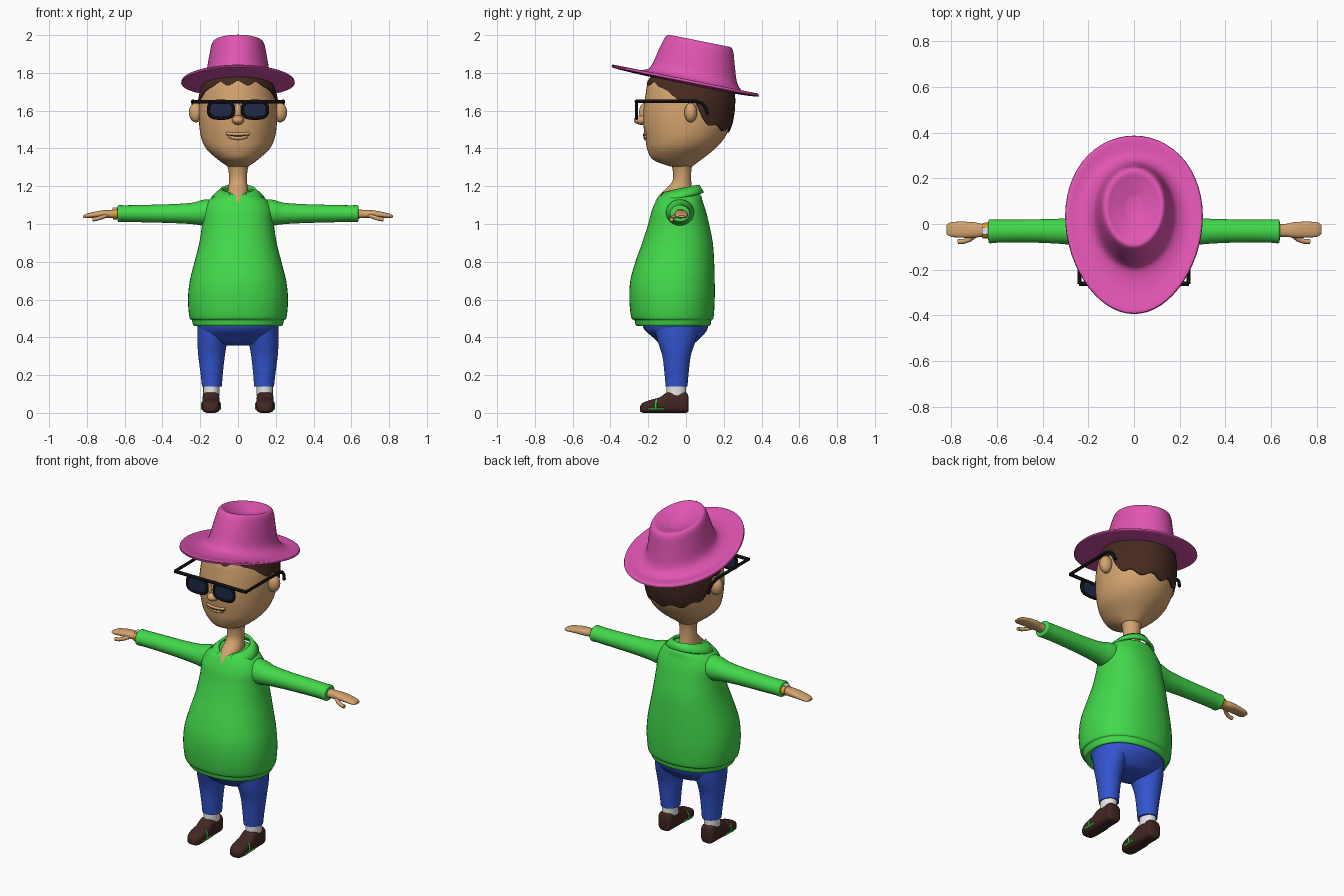
import bpy
import bmesh
import math

if "Cube" in bpy.data.objects:
    bpy.data.objects.remove(bpy.data.objects["Cube"], do_unlink=True)


def material(name, r, g, b):
    mat = bpy.data.materials.new(name)
    mat.use_nodes = True
    mat.diffuse_color = (r, g, b, 1)
    mat.node_tree.nodes["Principled BSDF"].inputs["Base Color"].default_value = (r, g, b, 1)
    return mat


PINK = material("hat pink", .75, .09, .45)
HAIR = material("hair brown", .06, .023, .015)
LEATHER = material("shoe brown", .055, .02, .016)
SKIN = material("skin tan", .66, .37, .16)
BLACK = material("frame black", .004, .004, .005)
NAVY = material("lens navy", .013, .022, .065)
GREEN = material("sweater green", .055, .69, .07)
BLUE = material("trouser blue", .033, .09, .62)
WHITE = material("sock white", .8, .8, .8)
GOLD = material("watch gold", .75, .35, .02)


# ---- helpers ----
def finish(name, bm, mat):
    bmesh.ops.recalc_face_normals(bm, faces=bm.faces[:])
    mesh = bpy.data.meshes.new(name)
    bm.to_mesh(mesh)
    bm.free()
    mesh.materials.append(mat)
    obj = bpy.data.objects.new(name, mesh)
    bpy.context.collection.objects.link(obj)
    bpy.ops.object.select_all(action='DESELECT')
    obj.select_set(True)
    bpy.context.view_layer.objects.active = obj
    bpy.ops.object.shade_smooth_by_angle(angle=math.radians(45))
    return obj


def dense(rows, sub=4):
    """Catmull-Rom interpolation through section rows."""
    out = []
    last = len(rows) - 1
    for i in range(last):
        a, b, c, d = (rows[max(0, min(last, i + k))] for k in (-1, 0, 1, 2))
        for j in range(sub):
            t = j / sub
            out.append([q + t * (r - p + t * (2 * p - 5 * q + 4 * r - s + t * (3 * (q - r) + s - p))) / 2
                        for p, q, r, s in zip(a, b, c, d)])
    return out + [list(rows[last])]


def power(value, p):
    return math.copysign(abs(value) ** (2 / p), value)


def section_point(row, angle, p=2, grow=1):
    """Point on a section row: position, centre u, half-width u, v start, v end."""
    t, cu, ru, v0, v1 = row
    return (cu + grow * ru * power(math.cos(angle), p),
            (v0 + v1) / 2 + grow * (v1 - v0) / 2 * power(math.sin(angle), p), t)


def upright(u, v, t):
    return u, v, t


def along_x(s):
    return lambda u, v, t: (s * t, v, u)


def along_y(s):
    return lambda u, v, t: (s * u, t, v)


def upright_side(s):
    return lambda u, v, t: (s * u, v, t)


def skin_grid(bm, rings, closed=True):
    n = len(rings[0])
    for a, b in zip(rings, rings[1:]):
        for i in range(n if closed else n - 1):
            k = (i + 1) % n
            bm.faces.new((a[i], a[k], b[k], b[i]))


def loft(name, rows, mat, place=upright, p=2, n=36, sub=4):
    bm = bmesh.new()
    rings = [[bm.verts.new(place(*section_point(row, math.tau * i / n, p))) for i in range(n)]
             for row in dense(rows, sub)]
    skin_grid(bm, rings)
    bm.faces.new(rings[0])
    bm.faces.new(rings[-1])
    return finish(name, bm, mat)


def tube(name, points, radius, mat, closed=False):
    curve = bpy.data.curves.new(name, 'CURVE')
    curve.dimensions = '3D'
    curve.bevel_depth = radius
    curve.bevel_resolution = 3
    curve.use_fill_caps = True
    spline = curve.splines.new('POLY')
    spline.points.add(len(points) - 1)
    for point, co in zip(spline.points, points):
        point.co = (*co, 1)
    spline.use_cyclic_u = closed
    curve.materials.append(mat)
    obj = bpy.data.objects.new(name, curve)
    bpy.context.collection.objects.link(obj)


def ball(name, centre, size, mat):
    bm = bmesh.new()
    bmesh.ops.create_uvsphere(bm, u_segments=24, v_segments=16, radius=1)
    bmesh.ops.scale(bm, vec=size, verts=bm.verts[:])
    bmesh.ops.translate(bm, vec=centre, verts=bm.verts[:])
    return finish(name, bm, mat)


# ---- sweater, neck and trousers ----
loft("sweater_body", [
    (.475, 0, .2, -.22, .09), (.46, 0, .228, -.255, .12), (.468, 0, .238, -.267, .13),
    (.492, 0, .245, -.273, .135), (.505, 0, .257, -.29, .146), (.6, 0, .265, -.3, .152),
    (.7, 0, .255, -.295, .152), (.8, 0, .23, -.268, .149), (.9, 0, .205, -.232, .142),
    (1, 0, .19, -.2, .122), (1.07, 0, .185, -.182, .105), (1.12, 0, .16, -.16, .088),
    (1.15, 0, .12, -.14, .08), (1.165, 0, .08, -.11, .06)], GREEN, p=2.2, n=48)
loft("neck", [
    (1.12, 0, .04, -.163, .03), (1.16, 0, .055, -.135, .035), (1.22, 0, .048, -.075, .028),
    (1.28, 0, .05, -.07, .028), (1.32, 0, .06, -.08, .035)], SKIN)
loft("trouser_seat", [
    (.358, 0, .07, -.1, 0), (.37, 0, .13, -.14, .045), (.4, 0, .19, -.175, .08),
    (.44, 0, .212, -.22, .112), (.48, 0, .218, -.235, .12)], BLUE)

# open collar, tilted down towards the front
bm = bmesh.new()
rings = []
for f in (0, .5, 1):
    ring = []
    gap = .55 - .25 * f
    row = (0, 0, .085 + .05 * f, -.13 - .038 * f, .065 + .023 * f)
    for i in range(41):
        angle = -math.pi / 2 + gap + (math.tau - 2 * gap) * i / 40
        x, y, z = section_point(row, angle)
        tip = .02 * f * max(0, abs(i - 20) - 15) / 5
        ring.append(bm.verts.new((x, y, 1.19 - .045 * f + .22 * y - tip)))
    rings.append(ring)
skin_grid(bm, rings, closed=False)
collar = finish("collar", bm, GREEN)
thick = collar.modifiers.new("thickness", 'SOLIDIFY')
thick.thickness = .016
thick.offset = 0

# ---- head ----
HEAD = [(1.305, 0, .055, -.085, .033), (1.34, 0, .105, -.175, .08), (1.395, 0, .165, -.205, .15),
        (1.45, 0, .193, -.215, .2), (1.52, 0, .205, -.225, .235), (1.6, 0, .208, -.226, .25),
        (1.68, 0, .2, -.215, .252), (1.75, 0, .175, -.2, .24), (1.8, 0, .13, -.15, .19),
        (1.83, 0, .05, -.05, .1)]
loft("head", HEAD, SKIN, n=48)
HEAD_ROWS = dense(HEAD, 8)


def interpolate(table, key):
    for a, b in zip(table, table[1:]):
        if a[0] <= key <= b[0]:
            f = (key - a[0]) / (b[0] - a[0])
            return [p + f * (q - p) for p, q in zip(a, b)]
    return table[-1]


def face_point(x, z, out=0):
    row = interpolate(HEAD_ROWS, z)
    half = (row[4] - row[3]) / 2
    return x, row[3] + half * (1 - math.sqrt(1 - (x / row[2]) ** 2)) - out, z


ball("nose", (0, -.235, 1.55), (.032, .041, .025), SKIN)
ball("nose_bridge", (0, -.222, 1.59), (.02, .026, .05), SKIN)
xs = [.012 * i for i in range(-5, 6)]
tube("upper_lip", [face_point(x, 1.475 + x * x, 0) for x in xs], .009, SKIN)
tube("lower_lip", [face_point(x * .8, 1.455 + 3 * x * x, 0) for x in xs], .01, SKIN)
tube("mouth_line", [face_point(x, 1.466 + 2 * x * x, .007) for x in xs], .0025, HAIR)

# hair shell with a hairline that falls from the fringe to the nape
HAIRLINE = [(-.3, 1.755), (-.14, 1.735), (-.08, 1.67), (.04, 1.64), (.08, 1.58), (.14, 1.52), (.3, 1.485)]
bm = bmesh.new()
columns = []
for i in range(96):
    angle = math.tau * i / 96
    y = .012 + .24 * math.sin(angle)
    low = interpolate(HAIRLINE, y)[1] + .012 * math.sin(angle * 11)
    high = 1.775 - .2 * y
    column = []
    for j in range(11):
        z = low + (high - low) * max(0, j - 1) / 9
        row = interpolate(HEAD_ROWS, min(z, 1.79))
        row[0] = z
        column.append(bm.verts.new(section_point(row, angle, grow=1.035 if j else .98)))
    columns.append(column)
skin_grid(bm, columns + columns[:1], closed=False)
finish("hair", bm, HAIR)


# ---- hat, sheared so it tips backwards ----
def hat_place(u, v, t):
    return u * (1 + .25 * v), v, 1.762 - .2 * v + t


loft("hat", [
    (-.02, 0, .15, -.15, .22), (-.02, 0, .2, -.24, .28), (-.013, 0, .29, -.38, .375),
    (-.004, 0, .298, -.39, .385), (.005, 0, .29, -.38, .375), (-.002, 0, .24, -.29, .315),
    (.014, 0, .195, -.21, .285), (.05, 0, .168, -.178, .268), (.13, 0, .152, -.145, .258),
    (.2, 0, .138, -.113, .25), (.222, 0, .12, -.09, .232), (.208, 0, .09, -.05, .19),
    (.18, 0, .03, .02, .12)], PINK, hat_place, n=56)

# ---- glasses bar ----
tube("glasses_bar", [(-.24, -.262, 1.648), (.24, -.262, 1.648)], .01, BLACK)

# ---- paired parts: +x is the left side ----
for side, s in (("left", 1), ("right", -1)):
    ball(side + "_ear", (s * .222, .025, 1.59), (.038, .034, .052), SKIN)

    # glasses
    lens = (-.262, .09, .066, 1.56, 1.65)
    loft(side + "_lens", [(-.266, *lens[1:]), (-.258, *lens[1:])], NAVY, along_y(s), p=3, sub=1)
    rim = [along_y(s)(*section_point(lens, math.tau * i / 36, 3)) for i in range(36)]
    tube(side + "_lens_rim", rim, .009, BLACK, closed=True)
    tube(side + "_temple", [(s * x, y, z) for x, y, z in (
        (.238, -.262, 1.65), (.24, .05, 1.65), (.238, .085, 1.638),
        (.235, .105, 1.615), (.23, .115, 1.58))], .009, BLACK)

    # arm and hand
    loft(side + "_sleeve", [
        (.08, 1.06, .07, -.11, .05), (.18, 1.06, .069, -.105, .04), (.24, 1.056, .057, -.095, .03),
        (.35, 1.055, .05, -.085, .022), (.5, 1.055, .046, -.08, .02), (.6, 1.055, .044, -.082, .019),
        (.632, 1.055, .045, -.084, .02), (.638, 1.055, .034, -.07, .008)], GREEN, along_x(s))
    loft(side + "_hand", [
        (.61, 1.055, .026, -.06, 0), (.66, 1.053, .022, -.056, 0), (.7, 1.053, .021, -.06, .008),
        (.75, 1.05, .017, -.06, .01), (.8, 1.043, .012, -.056, .008),
        (.82, 1.04, .005, -.043, -.004)], SKIN, along_x(s), p=2.4)
    tube(side + "_thumb", [(s * x, y, z) for x, y, z in (
        (.69, -.045, 1.047), (.72, -.068, 1.036), (.745, -.076, 1.028), (.77, -.077, 1.024))], .011, SKIN)

    # leg, sock and shoe
    loft(side + "_trouser_leg", [
        (.14, .138, .053, -.108, .008), (.2, .139, .058, -.113, .013), (.3, .14, .07, -.125, .025),
        (.38, .135, .08, -.15, .05), (.46, .12, .095, -.17, .07)], BLUE, upright_side(s))
    loft(side + "_sock", [(.09, .141, .043, -.102, .001), (.16, .141, .043, -.102, .001)],
         WHITE, upright_side(s), sub=1)
    loft(side + "_shoe", [
        (.012, .143, .028, .008, .09), (0, .143, .042, 0, .108), (-.05, .143, .045, 0, .112),
        (-.1, .143, .046, 0, .108), (-.14, .143, .047, 0, .082), (-.19, .143, .048, 0, .068),
        (-.228, .143, .038, 0, .054), (-.243, .143, .02, .008, .036)], LEATHER, along_y(s), p=3.2)
    for edge, e in (("outer", 1), ("inner", -1)):
        x = s * (.143 + e * .046)
        tube(f"{side}_{edge}_shoe_stripe", [(x, -.2, .02), (x, -.115, .02)], .005, GREEN)
        tube(f"{side}_{edge}_shoe_lace", [(x, -.16, .02), (x, -.16, .05), (x - s * e * .012, -.155, .07)],
             .006, GREEN)

# ---- watch on the right wrist ----
loft("watch_strap", [(.64, 1.054, .03, -.064, .006), (.662, 1.054, .029, -.063, .005)],
     GOLD, along_x(-1), sub=1)
loft("watch_face", [(1.078, -.652, .014, -.046, -.014), (1.087, -.652, .013, -.045, -.015)],
     WHITE, p=5, sub=1)
